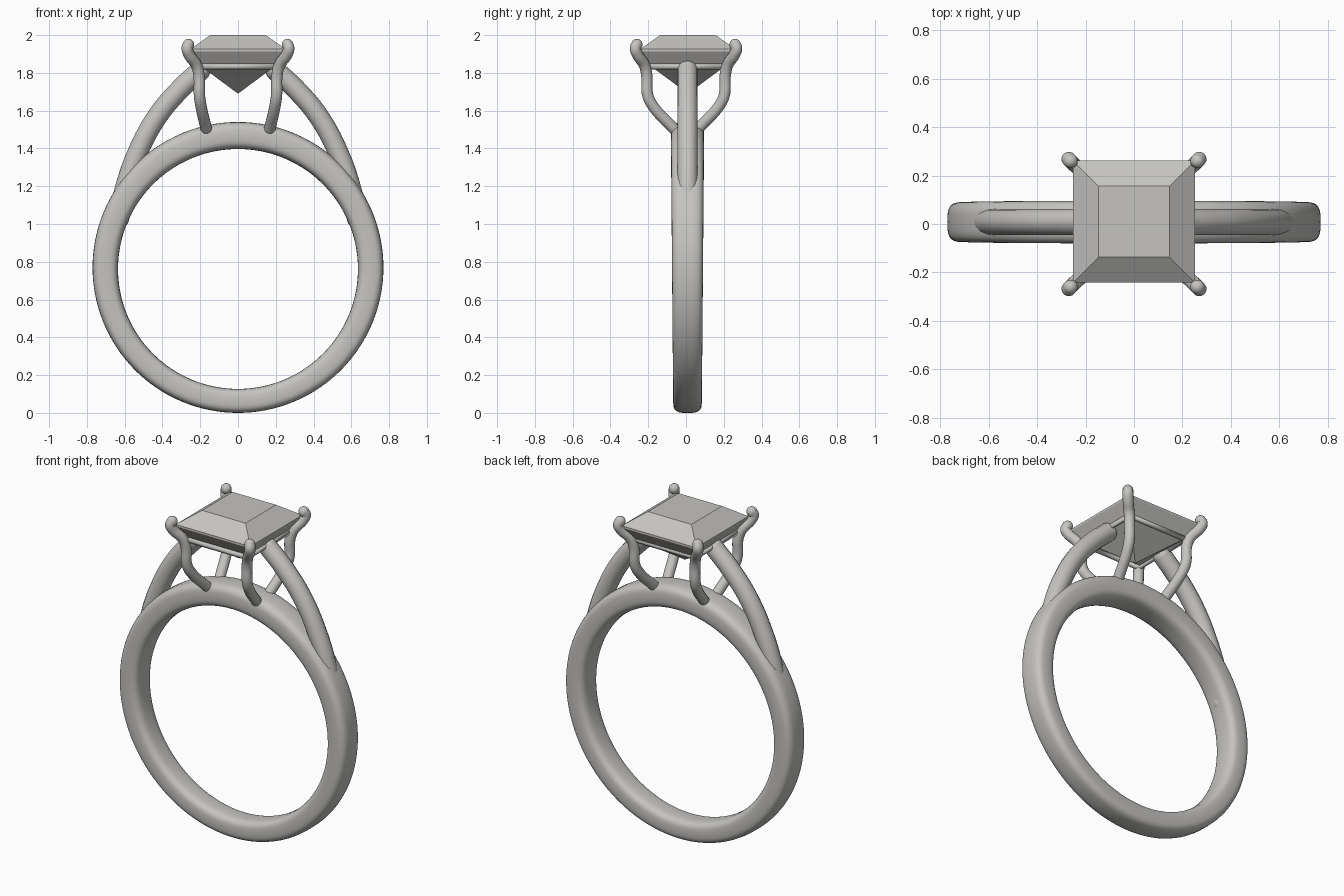
import bpy, bmesh, math
from mathutils import Vector

cube = bpy.data.objects.get("Cube")
if cube:
    bpy.data.objects.remove(cube, do_unlink=True)

silver = bpy.data.materials.new("pale_silver")
silver.use_nodes = True
COLOUR = (0.56, 0.55, 0.53, 1)
silver.diffuse_color = COLOUR
silver.node_tree.nodes["Principled BSDF"].inputs["Base Color"].default_value = COLOUR


def finish(name, bm, smooth):
    """Turn a bmesh into a named object."""
    bmesh.ops.recalc_face_normals(bm, faces=bm.faces)
    for f in bm.faces:
        f.smooth = smooth
    mesh = bpy.data.meshes.new(name)
    bm.to_mesh(mesh)
    bm.free()
    mesh.materials.append(silver)
    obj = bpy.data.objects.new(name, mesh)
    bpy.context.collection.objects.link(obj)
    return obj


def bridge(bm, a, b):
    for i in range(len(a)):
        j = (i + 1) % len(a)
        bm.faces.new((a[i], a[j], b[j], b[i]))


def tube(name, points, radius, bent=True, closed=False):
    """Round wire along points, with ball ends when open."""
    curve = bpy.data.curves.new(name, 'CURVE')
    curve.dimensions = '3D'
    curve.bevel_depth = radius
    curve.bevel_resolution = 6
    curve.resolution_u = 8
    if bent:
        spline = curve.splines.new('BEZIER')
        spline.bezier_points.add(len(points) - 1)
        for bp, p in zip(spline.bezier_points, points):
            bp.co = p
            bp.handle_left_type = bp.handle_right_type = 'AUTO'
    else:
        spline = curve.splines.new('POLY')
        spline.points.add(len(points) - 1)
        for sp, p in zip(spline.points, points):
            sp.co = (*p, 1)
    spline.use_cyclic_u = closed
    helper = bpy.data.objects.new(name + "_path", curve)
    bpy.context.collection.objects.link(helper)
    mesh = bpy.data.meshes.new_from_object(
        helper.evaluated_get(bpy.context.evaluated_depsgraph_get()))
    bm = bmesh.new()
    bm.from_mesh(mesh)
    bpy.data.objects.remove(helper, do_unlink=True)
    bpy.data.curves.remove(curve)
    bpy.data.meshes.remove(mesh)
    if not closed:
        for p in (points[0], points[-1]):
            ball = bmesh.ops.create_uvsphere(bm, u_segments=20, v_segments=12, radius=radius)
            bmesh.ops.translate(bm, verts=ball["verts"], vec=Vector(p))
    return finish(name, bm, True)


# Band: rounded section swept round the finger, a little wider at the top
def band():
    bm = bmesh.new()
    rings = []
    steps, sides = 128, 32
    for i in range(steps):
        a = math.tau * i / steps
        ca, sa = math.cos(a), math.sin(a)
        outer, inner = 0.77, 0.635 - 0.008 * sa
        half_width = 0.082 + 0.006 * sa
        ring = []
        for k in range(sides):
            t = math.tau * k / sides
            c, s = math.cos(t), math.sin(t)
            u = math.copysign(abs(c) ** 0.6, c)
            v = math.copysign(abs(s) ** 0.6, s)
            r = (outer + inner) / 2 + u * (outer - inner) / 2
            ring.append(bm.verts.new((r * ca, 0.008 + v * half_width, 0.77 + r * sa)))
        rings.append(ring)
    for i in range(steps):
        bridge(bm, rings[i], rings[(i + 1) % steps])
    finish("band", bm, True)


# Square step-cut stone: table, girdle, steep step and pointed base
def stone():
    bm = bmesh.new()
    loops = []
    for half, z in ((0.147, 2.0), (0.252, 1.926), (0.252, 1.914), (0.2, 1.838)):
        loops.append([bm.verts.new((x * half, 0.01 + y * half, z))
                      for x, y in ((-1, -1), (1, -1), (1, 1), (-1, 1))])
    for a, b in zip(loops, loops[1:]):
        bridge(bm, a, b)
    bm.faces.new(loops[0])
    point = bm.verts.new((0, 0.01, 1.69))
    last = loops[-1]
    for i in range(4):
        bm.faces.new((last[i], last[(i + 1) % 4], point))
    finish("stone", bm, False)


band()
stone()

# Shoulders rising from the band to the setting
SHOULDER = [(0.63, 1.03), (0.6, 1.18), (0.53, 1.38), (0.424, 1.574), (0.3, 1.72), (0.2, 1.812)]
for side, sx in (("left", 1), ("right", -1)):
    tube(side + "_shoulder", [(sx * x, 0.008, z) for x, z in SHOULDER], 0.054)

# Four claws, bent out over the stone's corners
CLAW = [(0.168, 0.065, 1.505), (0.196, 0.175, 1.625), (0.204, 0.202, 1.68),
        (0.207, 0.208, 1.79), (0.22, 0.22, 1.84), (0.26, 0.258, 1.9),
        (0.269, 0.268, 1.93), (0.262, 0.26, 1.95)]
for side, sx in (("left", 1), ("right", -1)):
    for end, sy in (("front", -1), ("back", 1)):
        tube(f"{end}_{side}_claw", [(sx * x, sy * y, z) for x, y, z in CLAW], 0.03)

# Square gallery wire joining the claws
G = 0.205
tube("gallery_wire", [(-G, -G, 1.833), (G, -G, 1.833), (G, G, 1.833), (-G, G, 1.833)],
     0.016, bent=False, closed=True)
